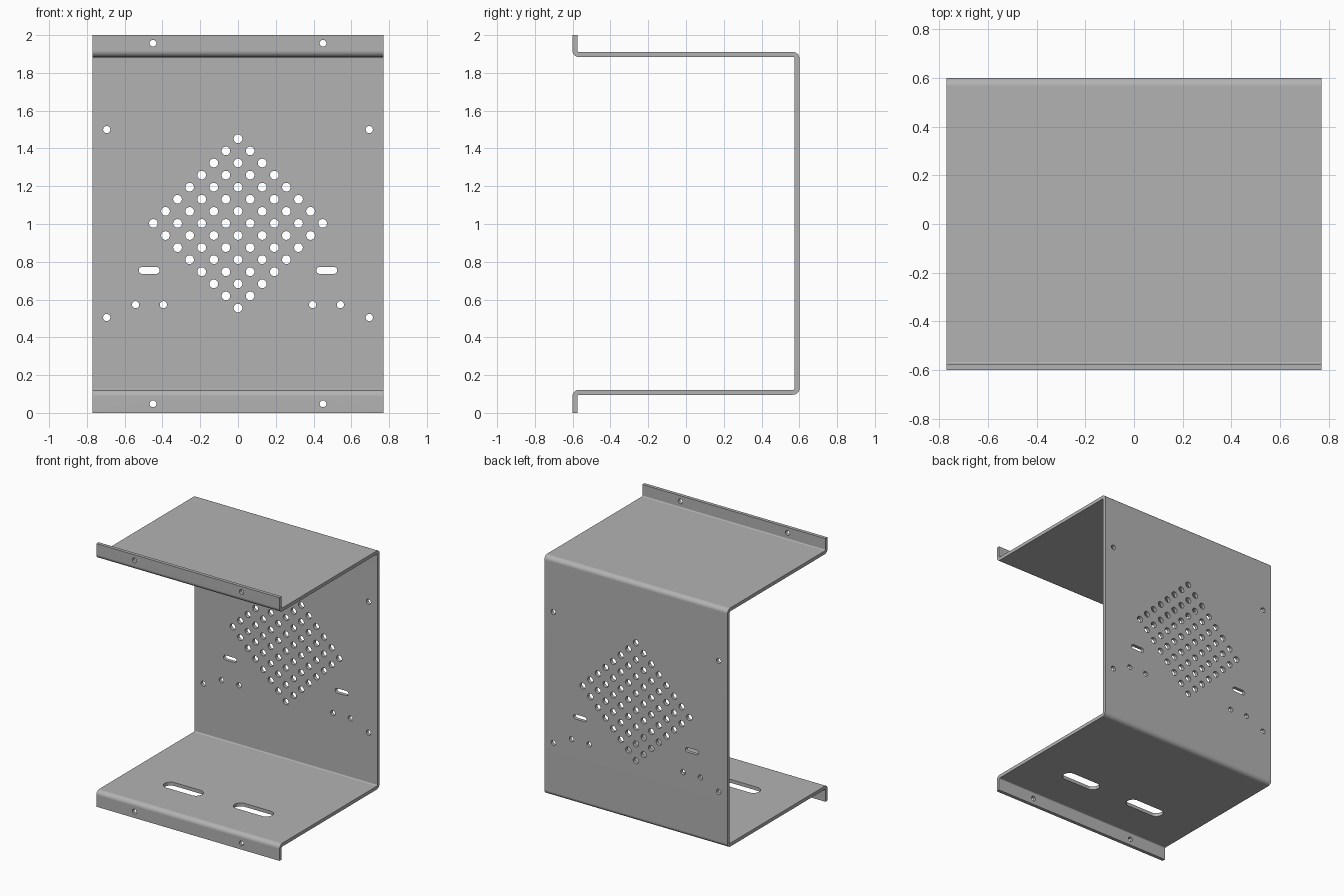
import bpy, bmesh, math
from mathutils import Vector

cube = bpy.data.objects.get("Cube")
if cube:
    bpy.data.objects.remove(cube, do_unlink=True)

HALF_WIDTH = 0.77
THICK = 0.026
BEND = 0.021      # bend radius at mid thickness
BEND_STEPS = 8

steel = bpy.data.materials.new("grey_sheet_metal")
steel.use_nodes = True
grey = (0.45, 0.45, 0.45, 1)
steel.diffuse_color = grey
steel.node_tree.nodes["Principled BSDF"].inputs["Base Color"].default_value = grey


def make_object(name, bm):
    bmesh.ops.recalc_face_normals(bm, faces=bm.faces)
    mesh = bpy.data.meshes.new(name)
    bm.to_mesh(mesh)
    bm.free()
    obj = bpy.data.objects.new(name, mesh)
    bpy.context.collection.objects.link(obj)
    obj.data.materials.append(steel)
    return obj


def bent_path(points):
    """Stations (position, left normal) along a path with rounded corners."""
    def left(d):
        return Vector((-d.y, d.x))
    pts = [Vector(p) for p in points]
    dirs = [(b - a).normalized() for a, b in zip(pts, pts[1:])]
    stations = [(pts[0], left(dirs[0]))]
    for p, d_in, d_out in zip(pts[1:-1], dirs, dirs[1:]):
        centre = p + BEND * (d_out - d_in)
        for i in range(BEND_STEPS + 1):
            a = math.pi / 2 * i / BEND_STEPS
            radial = d_in * math.sin(a) - d_out * math.cos(a)
            tangent = d_in * math.cos(a) + d_out * math.sin(a)
            stations.append((centre + BEND * radial, left(tangent)))
    stations.append((pts[-1], left(dirs[-1])))
    return stations


# Folded sheet: flange, floor, back, roof, flange in the y-z plane
FRONT, BACK, FLOOR, ROOF = -0.588, 0.588, 0.109, 1.897
profile = bent_path([(FRONT, 0), (FRONT, FLOOR), (BACK, FLOOR),
                     (BACK, ROOF), (FRONT, ROOF), (FRONT, 2)])
bm = bmesh.new()
rings = []
for pos, normal in profile:
    ring = []
    for x, side in ((-1, -1), (1, -1), (1, 1), (-1, 1)):
        q = pos + normal * side * THICK / 2
        ring.append(bm.verts.new((x * HALF_WIDTH, q.x, q.y)))
    rings.append(ring)
for r, s in zip(rings, rings[1:]):
    for i in range(4):
        j = (i + 1) % 4
        bm.faces.new((r[i], r[j], s[j], s[i]))
bm.faces.new(rings[0])
bm.faces.new(rings[-1])
bracket = make_object("folded_bracket", bm)

# Round and slotted holes, all held in one cutter mesh
cut = bmesh.new()


def hole(x, v, radius, depth, on_floor=False, straight=0.0, steps=24):
    """Prism through the sheet; straight is the length between slot end centres."""
    loops = []
    for d in (depth - 0.05, depth + 0.05):
        loop = []
        for i in range(steps):
            a = math.tau * (i + 0.5) / steps
            px = x + radius * math.cos(a) + math.copysign(straight / 2, math.cos(a))
            pv = v + radius * math.sin(a)
            loop.append(cut.verts.new((px, pv, d) if on_floor else (px, d, pv)))
        loops.append(loop)
    low, high = loops
    cut.faces.new(low)
    cut.faces.new(high)
    for i in range(steps):
        j = (i + 1) % steps
        cut.faces.new((low[i], low[j], high[j], high[i]))


# Diamond of vent holes in the back
PITCH = 0.064
for i in range(8):
    for j in range(8):
        hole((i - j) * PITCH, 1.003 + (i + j - 7) * PITCH, 0.023, BACK)

for side in (-1, 1):
    # Small fixing holes and slots in the back
    for x, z in ((0.695, 1.5), (0.695, 0.505), (0.395, 0.573), (0.542, 0.573)):
        hole(side * x, z, 0.019, BACK)
    hole(side * 0.47, 0.754, 0.018, BACK, straight=0.075)
    # Flange holes
    for z in (0.048, 1.957):
        hole(side * 0.45, z, 0.018, FRONT)
    # Long floor slots
    hole(side * 0.295, -0.235, 0.05, FLOOR, on_floor=True, straight=0.215, steps=32)

cutter = make_object("hole_cutter", cut)
cutter.hide_render = True

bpy.context.view_layer.objects.active = bracket
bracket.select_set(True)
mod = bracket.modifiers.new("holes", 'BOOLEAN')
mod.operation = 'DIFFERENCE'
mod.solver = 'EXACT'
mod.object = cutter
bpy.ops.object.modifier_apply(modifier=mod.name)
bpy.data.objects.remove(cutter, do_unlink=True)

# Smooth bends and hole walls, flat panels kept flat
bpy.ops.object.shade_smooth_by_angle(angle=math.radians(30))
weighted = bracket.modifiers.new("flat_panels", 'WEIGHTED_NORMAL')
weighted.keep_sharp = True
